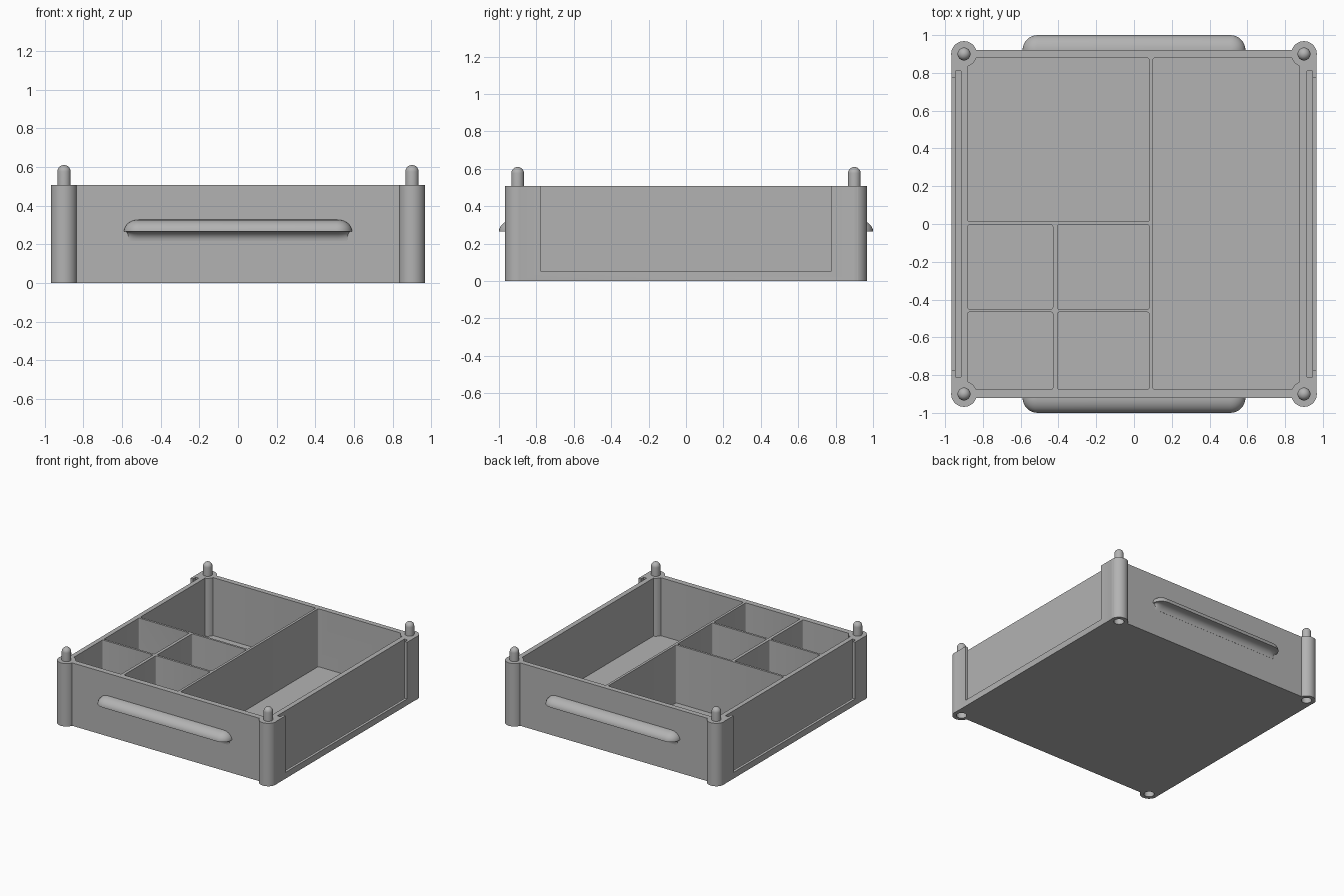
import bpy, bmesh
from math import sin, cos, pi

if "Cube" in bpy.data.objects:
    bpy.data.objects.remove(bpy.data.objects["Cube"])

grey = bpy.data.materials.new("plain_grey")
grey.use_nodes = True
GREY = (0.45, 0.45, 0.45, 1)
grey.diffuse_color = GREY
grey.node_tree.nodes["Principled BSDF"].inputs["Base Color"].default_value = GREY

TOP, FLOOR = 0.507, 0.04      # rim height, floor thickness
POST = 0.9                    # corner post centre on x and y
CORNERS = [(sx, sy) for sx in (-1, 1) for sy in (-1, 1)]


def make(name, bm):
    bmesh.ops.recalc_face_normals(bm, faces=bm.faces)
    mesh = bpy.data.meshes.new(name)
    bm.to_mesh(mesh)
    bm.free()
    mesh.materials.append(grey)
    ob = bpy.data.objects.new(name, mesh)
    bpy.context.collection.objects.link(ob)
    return ob


def box(name, x0, x1, y0, y1, z0, z1, rounding=0):
    bm = bmesh.new()
    bmesh.ops.create_cube(bm, size=1)
    for v in bm.verts:
        v.co = (x1 if v.co.x > 0 else x0, y1 if v.co.y > 0 else y0, z1 if v.co.z > 0 else z0)
    if rounding:
        upright = [e for e in bm.edges if abs(e.verts[0].co.z - e.verts[1].co.z) > 0.01]
        bmesh.ops.bevel(bm, geom=upright, offset=rounding, segments=3, profile=0.5, affect='EDGES')
    return make(name, bm)


def loft(name, rings, move=(0, 0, 0)):
    """Skin closed rings of equal length and cap both ends."""
    bm = bmesh.new()
    loops = [[bm.verts.new([a + b for a, b in zip(p, move)]) for p in ring] for ring in rings]
    n = len(loops[0])
    for low, high in zip(loops, loops[1:]):
        for i in range(n):
            j = (i + 1) % n
            bm.faces.new((low[i], low[j], high[j], high[i]))
    bm.faces.new(loops[0])
    bm.faces.new(loops[-1])
    return make(name, bm)


def turned(name, profile, x, y, sides=40):
    rings = [[(r * cos(2 * pi * i / sides), r * sin(2 * pi * i / sides), z) for i in range(sides)]
             for r, z in profile]
    return loft(name, rings, (x, y, 0))


def combine(target, tool, operation):
    mod = target.modifiers.new("join", 'BOOLEAN')
    mod.operation, mod.solver, mod.object = operation, 'EXACT', tool
    bpy.context.view_layer.objects.active = target
    bpy.ops.object.modifier_apply(modifier=mod.name)
    bpy.data.objects.remove(tool)


def smooth(ob):
    bpy.ops.object.select_all(action='DESELECT')
    ob.select_set(True)
    bpy.context.view_layer.objects.active = ob
    bpy.ops.object.shade_smooth_by_angle(angle=0.6)


# Tray with five compartments
tray = box("tray", -0.966, 0.966, -0.92, 0.92, 0, TOP)
compartments = [
    (-0.88, 0.08, 0.012, 0.878),
    (0.1, 0.877, -0.875, 0.878),
    (-0.88, -0.43, -0.45, -0.005),
    (-0.405, 0.08, -0.45, -0.005),
    (-0.88, -0.43, -0.875, -0.467),
    (-0.405, 0.08, -0.875, -0.467),
]
for x0, x1, y0, y1 in compartments:
    combine(tray, box("cutter", x0, x1, y0, y1, FLOOR, 1, 0.008), 'DIFFERENCE')

# Panel slots and open windows in both side walls
for s in (-1, 1):
    slot, window = sorted((s * 0.917, s * 0.944)), sorted((s * 0.93, s * 1.1))
    combine(tray, box("cutter", *slot, -0.81, 0.81, 0.025, 1), 'DIFFERENCE')
    combine(tray, box("cutter", *window, -0.775, 0.775, 0.05, 1), 'DIFFERENCE')

# Corner posts with stacking sockets underneath
for sx, sy in CORNERS:
    x, y = sx * POST, sy * POST
    combine(tray, turned("post", [(0.068, 0), (0.068, TOP)], x, y), 'UNION')
    combine(tray, turned("cutter", [(0.038, -0.1), (0.038, 0.11)], x, y), 'DIFFERENCE')
smooth(tray)

# Domed stacking pins
dome = [(0.034 * cos(t * pi / 16), 0.576 + 0.034 * sin(t * pi / 16)) for t in range(8)]
for sx, sy in CORNERS:
    side, end = ("left" if sx > 0 else "right"), ("back" if sy > 0 else "front")
    smooth(turned(f"{end}_{side}_pin", [(0.034, TOP - 0.02)] + dome + [(0.002, 0.61)],
                  sx * POST, sy * POST))


# Handles: rounded ledge above, flat lip and hollow fillet below
def ledge_ring(depth, end, z, s):
    pts = [(-0.51, -0.01), (0.51, -0.01)]
    arc = [i * pi / 16 for i in range(9)]
    pts += [(0.51 + end * cos(a), depth * sin(a)) for a in arc]
    pts += [(-0.51 - end * cos(a), depth * sin(a)) for a in reversed(arc)]
    return [(x, s * (0.92 + y), z) for x, y in pts]


for s, name in ((-1, "front_handle"), (1, "back_handle")):
    rings = []
    for i in range(8, -1, -1):
        t = i * pi / 16
        rings.append(ledge_ring(0.001 + 0.05 * (1 - sin(t)), 0.055 + 0.015 * (1 - sin(t)),
                                0.218 + 0.047 * cos(t), s))
    for i in range(9):
        t = i * pi / 16
        rings.append(ledge_ring(0.001 + 0.079 * cos(t), 0.005 + 0.075 * cos(t),
                                0.265 + 0.062 * sin(t), s))
    smooth(loft(name, rings))
